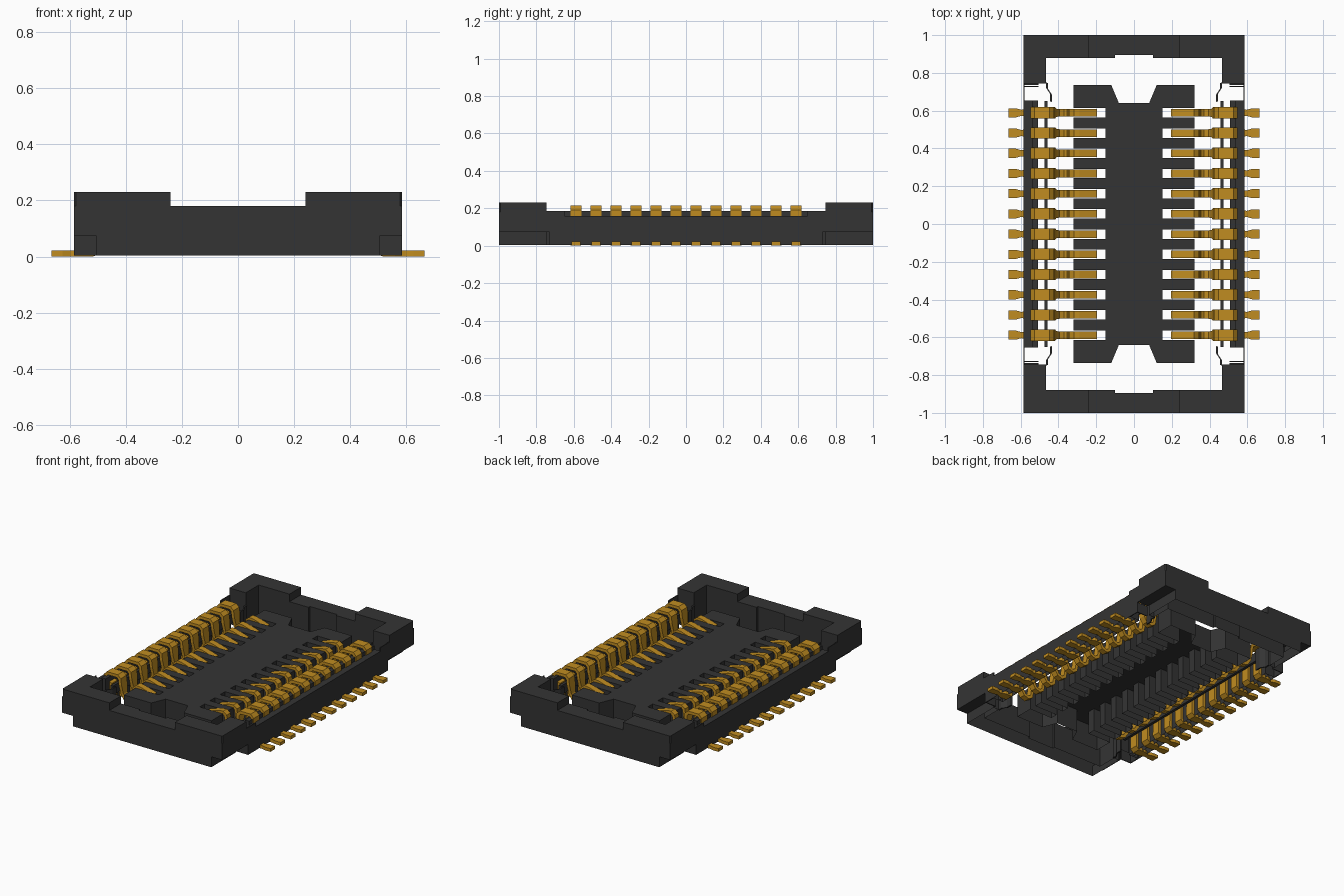
import bpy, bmesh

cube = bpy.data.objects.get("Cube")
if cube:
    bpy.data.objects.remove(cube, do_unlink=True)


def material(name, rgb, rough):
    m = bpy.data.materials.new(name)
    m.use_nodes = True
    m.diffuse_color = (*rgb, 1)
    bsdf = m.node_tree.nodes["Principled BSDF"]
    bsdf.inputs["Base Color"].default_value = (*rgb, 1)
    bsdf.inputs["Roughness"].default_value = rough
    return m


DARK = material("dark plastic", (0.034, 0.034, 0.034), 0.6)
GOLD = material("gold", (0.53, 0.265, 0.015), 0.5)
BASE, STEP, RIM, TALL = 0.004, 0.073, 0.18, 0.23


def add(name, bm, mat):
    mesh = bpy.data.meshes.new(name)
    bm.to_mesh(mesh)
    bm.free()
    mesh.materials.append(mat)
    ob = bpy.data.objects.new(name, mesh)
    bpy.context.collection.objects.link(ob)
    return ob


def prism(name, outline, z0, z1, open_bottom=False, open_top=False, sx=1, sy=1):
    """Extrude a plan outline upwards, optionally leaving either end open."""
    bm = bmesh.new()
    bottom = bm.faces.new([bm.verts.new((x * sx, y * sy, z0)) for x, y in outline])
    out = bmesh.ops.extrude_face_region(bm, geom=[bottom], use_keep_orig=True)
    for v in out["geom"]:
        if isinstance(v, bmesh.types.BMVert):
            v.co.z = z1
    top = next(f for f in out["geom"] if isinstance(f, bmesh.types.BMFace))
    bmesh.ops.recalc_face_normals(bm, faces=bm.faces)
    removed = [f for f, drop in ((bottom, open_bottom), (top, open_top)) if drop]
    if removed:
        bmesh.ops.delete(bm, geom=removed, context="FACES_ONLY")
    return add(name, bm, DARK)


def box(name, x0, x1, y0, y1, z0, z1, **kw):
    return prism(name, [(x0, y0), (x1, y0), (x1, y1), (x0, y1)], z0, z1, **kw)


def ribbon(name, path, mat, thickness, sx, y0):
    """Bent strip along (x, z, width) points."""
    bm = bmesh.new()
    rows = [[bm.verts.new((x * sx, y0 + s * w / 2, z)) for s in (-1, 1)] for x, z, w in path]
    for a, b in zip(rows, rows[1:]):
        bm.faces.new((a[0], b[0], b[1], a[1]) if sx > 0 else (a[1], b[1], b[0], a[0]))
    ob = add(name, bm, mat)
    mod = ob.modifiers.new("thickness", "SOLIDIFY")
    mod.thickness, mod.offset = thickness, 0
    return ob


def frame(outer_x):
    """U-shaped end wall plan whose outer corners reach outer_x."""
    half = [(0.1, 0.895), (0.1, 0.88), (0.465, 0.88), (0.465, 0.745),
            (outer_x, 0.745), (outer_x, 1)]
    return half + [(-x, y) for x, y in reversed(half)]


corner = [(0.24, 0.88), (0.465, 0.88), (0.465, 0.745), (0.585, 0.745),
          (0.585, 0.993), (0.578, 1), (0.24, 1)]
# Thin bent web joining each corner to the inner side web
web = [(0.465, 0.75), (0.465, 0.72), (0.445, 0.69), (0.445, 0.65)]
web += [(x - 0.01, y - 0.004) for x, y in reversed(web)]

# Hollow end walls: stepped-in base, full-width upper part, raised corners
for sy, end in ((-1, "front"), (1, "back")):
    prism(end + "_end_wall_base", frame(0.505), BASE, STEP, True, True, sy=sy)
    prism(end + "_end_wall", frame(0.585), STEP, RIM, True, sy=sy)
    for sx, side in ((1, "left"), (-1, "right")):
        tag = end + "_" + side
        prism(tag + "_raised_corner", corner, RIM, TALL, True, sx=sx, sy=sy)
        prism(tag + "_bent_web", web, BASE, 0.15, sx=sx, sy=sy)
        box(tag + "_outer_skin", 0.579, 0.585, 0.65, 0.73, BASE, 0.185, sx=sx, sy=sy)
        box(tag + "_upper_skin", 0.579, 0.585, 0.73, 0.745, STEP, 0.185, sx=sx, sy=sy)
        box(tag + "_step_ceiling", 0.505, 0.585, 0.735, 1, STEP, STEP + 0.004, sx=sx, sy=sy)
        box(tag + "_step_wall", 0.505, 0.585, 0.724, 0.73, BASE, STEP, sx=sx, sy=sy)

# Long side walls: low outer wall, higher inner ridge, web beneath the contacts
for sx, side in ((1, "left"), (-1, "right")):
    box(side + "_side_wall", 0.54, 0.585, -0.655, 0.655, BASE, 0.16, open_bottom=True, sx=sx)
    box(side + "_side_ridge", 0.508, 0.54, -0.655, 0.655, BASE, 0.185, open_bottom=True, sx=sx)
    box(side + "_inner_web", 0.457, 0.475, -0.65, 0.65, 0.09, 0.15, sx=sx)

# Centre island with a comb of slots, hollow below
PINS, PITCH = 12, 0.107
pin_y = [(i - (PINS - 1) / 2) * PITCH for i in range(PINS)]
right_edge = [(0.08, -0.64), (0.12, -0.735), (0.32, -0.735)]
for y in pin_y:
    lo, hi = y - 0.025, y + 0.025
    right_edge += [(0.32, lo), (0.15, lo), (0.15, hi), (0.32, hi)]
right_edge += [(0.32, 0.735), (0.12, 0.735), (0.08, 0.64)]
island = right_edge + [(-x, -y) for x, y in right_edge]
prism("centre_island", island, BASE, 0.16, True)

# Spring contacts: foot, riser, arch over the wall, loop and raised tip
contact = [
    (0.665, 0.011, 0.048), (0.625, 0.011, 0.048), (0.597, 0.011, 0.032),
    (0.585, 0.011, 0.036), (0.56, 0.011, 0.056), (0.515, 0.011, 0.056),
    (0.498, 0.025, 0.056), (0.498, 0.14, 0.056), (0.538, 0.155, 0.06),
    (0.538, 0.188, 0.06), (0.522, 0.205, 0.06), (0.45, 0.205, 0.06),
    (0.433, 0.19, 0.06), (0.428, 0.15, 0.06), (0.42, 0.09, 0.042),
    (0.4, 0.06, 0.04), (0.37, 0.05, 0.04), (0.346, 0.065, 0.04),
    (0.334, 0.15, 0.04), (0.315, 0.165, 0.04), (0.29, 0.162, 0.04),
    (0.2, 0.135, 0.04),
]
for sx, side in ((1, "left"), (-1, "right")):
    for i, y in enumerate(pin_y):
        ribbon(f"{side}_contact_{i + 1}", contact, GOLD, 0.021, sx, y)
